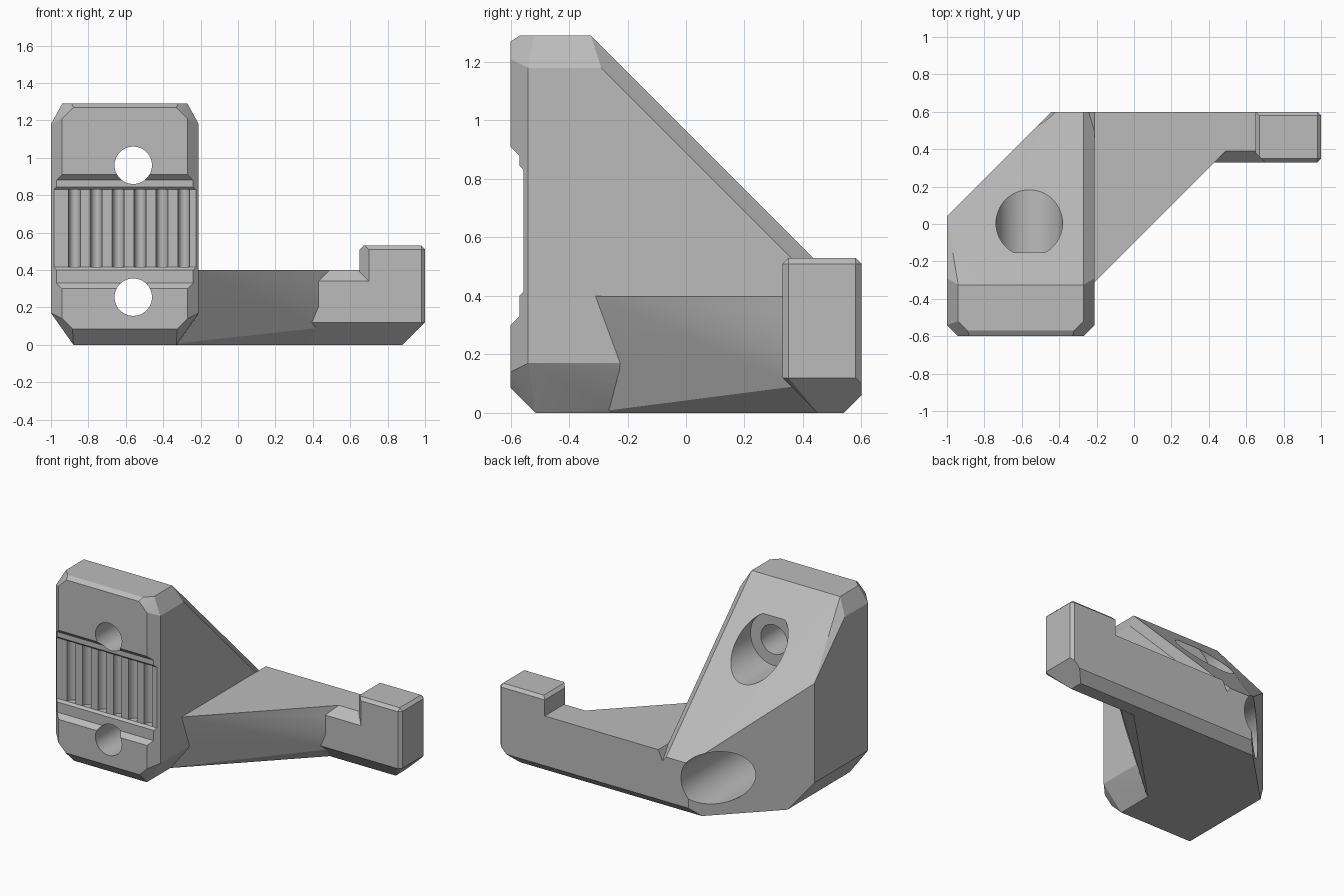
import bpy, bmesh, math
from mathutils import Vector

if "Cube" in bpy.data.objects:
    bpy.data.objects.remove(bpy.data.objects["Cube"])

grey = bpy.data.materials.new("plain grey")
grey.use_nodes = True
colour = (0.5, 0.5, 0.5, 1)
grey.diffuse_color = colour
grey.node_tree.nodes["Principled BSDF"].inputs["Base Color"].default_value = colour


def finish(name, bm):
    """Turn a bmesh into an object with the shared material."""
    bmesh.ops.recalc_face_normals(bm, faces=bm.faces)
    mesh = bpy.data.meshes.new(name)
    bm.to_mesh(mesh)
    bm.free()
    mesh.materials.append(grey)
    obj = bpy.data.objects.new(name, mesh)
    bpy.context.collection.objects.link(obj)
    return obj


def trimmed_box(name, low, high, cuts):
    """Box trimmed by planes, each a point and an outward normal."""
    bm = bmesh.new()
    bmesh.ops.create_cube(bm, size=1)
    for v in bm.verts:
        v.co = [low[i] if v.co[i] < 0 else high[i] for i in range(3)]
    for point, normal in cuts:
        bmesh.ops.bisect_plane(bm, geom=bm.verts[:] + bm.edges[:] + bm.faces[:],
                               plane_co=point, plane_no=Vector(normal).normalized(),
                               clear_outer=True)
    corners = [v.co.copy() for v in bm.verts]
    bm.free()
    hull = bmesh.new()
    for co in corners:
        hull.verts.new(co)
    bmesh.ops.remove_doubles(hull, verts=hull.verts, dist=0.0005)
    bmesh.ops.convex_hull(hull, input=hull.verts)
    bmesh.ops.dissolve_limit(hull, angle_limit=0.01, verts=hull.verts, edges=hull.edges)
    return finish(name, hull)


def prism(name, points, offset):
    """Extrude a closed outline of 3D points."""
    bm = bmesh.new()
    face = bm.faces.new([bm.verts.new(p) for p in points])
    grown = bmesh.ops.extrude_face_region(bm, geom=[face])["geom"]
    bmesh.ops.translate(bm, vec=offset,
                        verts=[g for g in grown if isinstance(g, bmesh.types.BMVert)])
    return finish(name, bm)


def bore(z, radius, start, end):
    """Round cutter running front to back."""
    ring = [(HOLE_X + radius * math.cos(a), start, z + radius * math.sin(a))
            for a in (math.tau * i / 64 for i in range(64))]
    return prism("bore_cutter", ring, (0, end - start, 0))


def combine(target, other, operation):
    mod = target.modifiers.new(operation, 'BOOLEAN')
    mod.operation, mod.solver, mod.object = operation, 'EXACT', other
    bpy.context.view_layer.objects.active = target
    bpy.ops.object.modifier_apply(modifier=mod.name)
    bpy.data.objects.remove(other)


MID, HALF, TOP, HOLE_X = -0.605, 0.395, 1.29, -0.56

# Clamp block: sloped back, diagonal rear corner, chamfered edges
cuts = [((0, 0.965, 0), (0, 1, 1)),
        ((-1, 0.04, 0), (-1, 1, 0)),
        ((0, -0.6, 0.085), (0, -1, -1)),
        ((0, -0.6, 1.27), (0, -2, 3)),
        ((0, 0.6, 0.06), (0, 1, -1))]
for s in (-1, 1):
    side, inner = MID + s * HALF, MID + s * (HALF - 0.06)
    cuts += [((inner, -0.6, 0), (s, -1, 0)),
             ((inner, 0, TOP), (s * 0.11, 0, 0.06)),
             ((inner, 0.965, 0), (s * 1.25, 1, 1)),
             ((side, 0, 0.17), (s * 0.09, 0, -0.05)),
             ((side - s * 0.12, 0, 0), (s * 0.08, 0, -0.07)),
             ((inner, -0.6, 1.21), (s, -1, 1)),
             ((inner, -0.6, 0.14), (s, -1, -1))]
body = trimmed_box("bracket_body", (-1, -0.6, 0), (-0.21, 0.6, TOP), cuts)

# Triangular web joining block and finger
web = trimmed_box("web", (-0.4, -0.6, 0), (0.72, 0.6, 0.4), [
    ((0, -0.1, 0), (1, -1, 0)),
    ((0, -0.1, 0.12), (1, -1, -math.sqrt(2))),
    ((-0.21, 0, 0.4), (-0.4, 0, 0.19)),
    ((0, 0.6, 0.06), (0, 1, -1))])

# Finger and raised end pad
ends = [((0.98, 0.33, 0), (1, -1, 0)), ((0.98, 0.6, 0), (1, 1, 0))]
finger = trimmed_box("finger", (0.1, 0.33, 0), (1, 0.6, 0.4), ends + [
    ((0, 0.33, 0.12), (0, -1, -1)),
    ((0, 0.33, 0.34), (0, -1, 1)),
    ((1, 0, 0.12), (1, 0, -1)),
    ((0, 0.6, 0.06), (0, 1, -1))])
pad = trimmed_box("pad", (0.65, 0.33, 0.13), (1, 0.6, 0.53), ends + [
    ((0.7, 0.33, 0), (-1, -1, 0)),
    ((0.65, 0, 0.51), (-1, 0, 1)),
    ((1, 0, 0.51), (1, 0, 1)),
    ((0, 0.33, 0.51), (0, -1, 1)),
    ((0, 0.6, 0.51), (0, 1, 1))])
for part in (web, finger, pad):
    combine(body, part, 'UNION')

# Belt recess across the front
recess = [(-0.62, 0.28), (-0.57, 0.33), (-0.57, 0.4), (-0.555, 0.415), (-0.51, 0.415),
          (-0.51, 0.83), (-0.555, 0.83), (-0.57, 0.845), (-0.57, 0.88), (-0.62, 0.93)]
combine(body, prism("recess_cutter", [(-1.1, y, z) for y, z in recess], (1, 0, 0)),
        'DIFFERENCE')

# Two bolt holes with wide counterbores from the rear
for z in (0.255, 0.96):
    combine(body, bore(z, 0.1, -0.8, 0.8), 'DIFFERENCE')
    combine(body, bore(z, 0.178, -0.152, 0.9), 'DIFFERENCE')

# Toothed belt grip with rounded grooves
outline = [(-0.99, -0.5), (-1, -0.51), (-1, -0.54), (-0.985, -0.555)]
for k in range(6):
    centre = -0.875 + 0.117 * k
    for i in range(13):
        a = math.pi * i / 12
        outline.append((centre - 0.032 * math.cos(a), -0.555 + 0.044 * math.sin(a)))
outline += [(-0.225, -0.555), (-0.21, -0.54), (-0.21, -0.51), (-0.22, -0.5)]
grip = prism("belt_grip", [(x, y, 0.415) for x, y in outline], (0, 0, 0.415))

# Smooth the round surfaces, keep edges sharp
for obj in (body, grip):
    bpy.ops.object.select_all(action='DESELECT')
    obj.select_set(True)
    bpy.context.view_layer.objects.active = obj
    bpy.ops.object.shade_smooth_by_angle(angle=math.radians(20))
